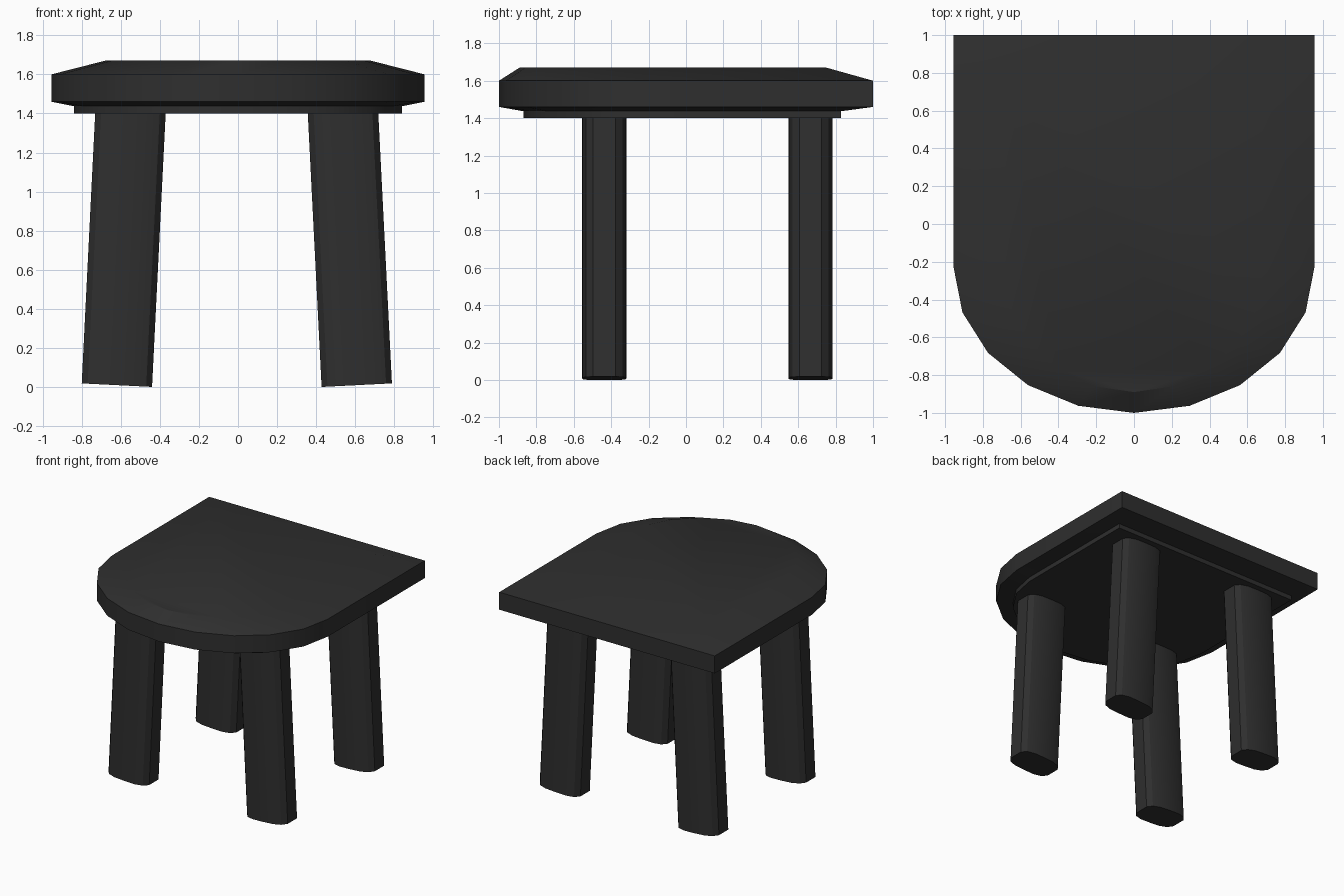
import bpy, bmesh, math

if "Cube" in bpy.data.objects:
    bpy.data.objects.remove(bpy.data.objects["Cube"])

black = bpy.data.materials.new("charcoal black")
black.diffuse_color = (0.028, 0.028, 0.028, 1)
black.use_nodes = True
black.node_tree.nodes["Principled BSDF"].inputs["Base Color"].default_value = black.diffuse_color


def loft(name, rings):
    """Skin a stack of equal-length rings (bottom to top) and cap both ends."""
    bm = bmesh.new()
    loops = [[bm.verts.new(p) for p in ring] for ring in rings]
    n = len(loops[0])
    for low, high in zip(loops, loops[1:]):
        for i in range(n):
            j = (i + 1) % n
            bm.faces.new((low[i], low[j], high[j], high[i]))
    bm.faces.new(loops[0][::-1])
    bm.faces.new(loops[-1])
    bmesh.ops.recalc_face_normals(bm, faces=bm.faces)
    me = bpy.data.meshes.new(name)
    bm.to_mesh(me)
    bm.free()
    me.materials.append(black)
    ob = bpy.data.objects.new(name, me)
    bpy.context.collection.objects.link(ob)
    bpy.ops.object.select_all(action='DESELECT')
    ob.select_set(True)
    bpy.context.view_layer.objects.active = ob
    bpy.ops.object.shade_smooth_by_angle(angle=math.radians(30))
    return ob


def d_ring(half, front, back, z):
    """D-shaped outline: straight sides and back, half-ellipse front."""
    spring = back - (back - front) * 0.615
    pts = [(half, back, z), (-half, back, z)]
    for k in range(11):
        a = math.radians(-90 + 18 * k)
        pts.append((half * math.sin(a),
                    spring - (spring - front) * math.cos(a), z))
    return pts


# seat with chamfered top and recessed underside slab
loft("seat", [
    d_ring(0.84, -0.87, 0.83, 1.40),
    d_ring(0.84, -0.87, 0.83, 1.437),
    d_ring(0.955, -1.0, 1.0, 1.46),
    d_ring(0.955, -1.0, 1.0, 1.60),
    d_ring(0.68, -0.89, 0.75, 1.67),
])

# leg cross-section: flattened oval, mirrored into four quadrants
quarter = [(0.18, 0.059), (0.15, 0.097), (0.09, 0.116)]
half = quarter + [(0, 0.1185)] + [(-x, y) for x, y in quarter[::-1]]
section = half + [(-x, -y) for x, y in half]


def leg(name, top_x, bottom_x, y):
    lean = (bottom_x - top_x) / 1.4
    rings = []
    for t in (0, 1):
        cx = bottom_x + (top_x - bottom_x) * t
        base = 0.009 if t == 0 else 1.415
        rings.append([(cx + px, y + py, base + px * lean)
                      for px, py in section])
    loft(name, rings)


# four splayed legs
for row, y in (("front", -0.437), ("back", 0.666)):
    leg(row + "_left_leg", -0.55, -0.62, y)
    leg(row + "_right_leg", 0.537, 0.608, y)
